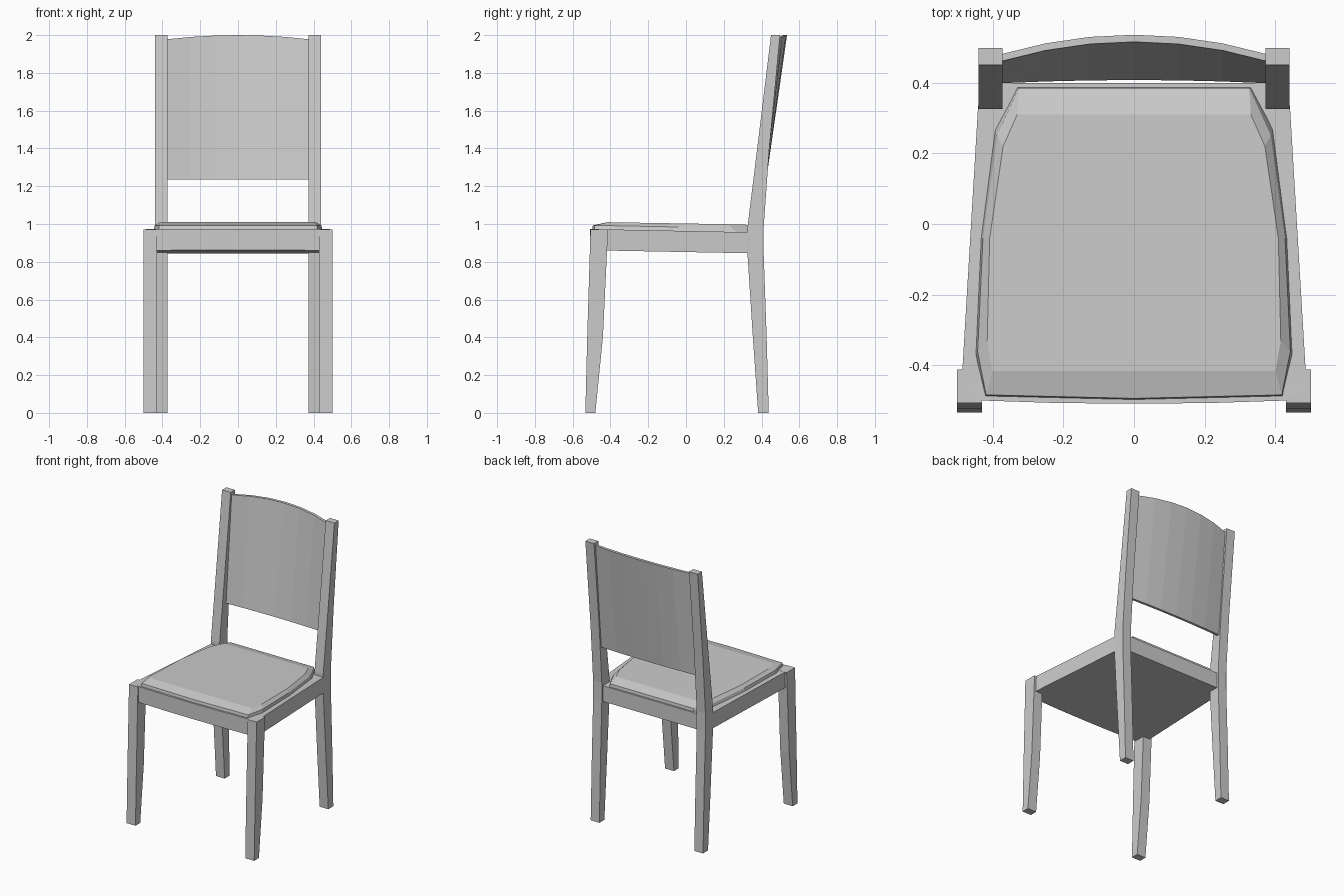
import bpy, bmesh

if "Cube" in bpy.data.objects:
    bpy.data.objects.remove(bpy.data.objects["Cube"])


def make_object(name, bm):
    bmesh.ops.recalc_face_normals(bm, faces=bm.faces)
    mesh = bpy.data.meshes.new(name)
    bm.to_mesh(mesh)
    bm.free()
    obj = bpy.data.objects.new(name, mesh)
    bpy.context.collection.objects.link(obj)
    return obj


def loft(name, rings):
    """Skin closed rings of equal length and cap both ends."""
    bm = bmesh.new()
    loops = [[bm.verts.new(p) for p in ring] for ring in rings]
    for a, b in zip(loops, loops[1:]):
        for i in range(len(a)):
            j = (i + 1) % len(a)
            bm.faces.new((a[i], a[j], b[j], b[i]))
    bm.faces.new(loops[0])
    bm.faces.new(loops[-1])
    return make_object(name, bm)


def leg_pair(name, x0, x1, sections):
    """sections: (z front, y front, z back, y back) from floor to top."""
    for side, s in (("left", -1), ("right", 1)):
        loft(f"{name}_{side}", [
            [(s * x0, yf, z), (s * x1, yf, z), (s * x1, yb, z), (s * x0, yb, z)]
            for z, yf, yb in sections])


def mirrored(half):
    """Complete a right-hand outline running front to back; first point is on x = 0."""
    return half + [(-x, y) for x, y in reversed(half) if x > 0]


def tilted(outline, z_front, slope):
    return [(x, y, z_front - slope * (y + 0.5)) for x, y in outline]


# Tapered, slightly curved legs; the rear ones continue up as back posts
leg_pair("front_leg", 0.43, 0.50, [
    (0, -0.533, -0.48), (0.40, -0.523, -0.44),
    (0.86, -0.509, -0.418), (0.972, -0.506, -0.412)])
leg_pair("back_post", 0.372, 0.44, [
    (0, 0.382, 0.438), (0.40, 0.354, 0.427), (0.85, 0.325, 0.411),
    (0.98, 0.325, 0.411), (1.40, 0.377, 0.441), (2.0, 0.45, 0.498)])

# Tapering seat frame with bowed front
frame = mirrored([(0, -0.508), (0.22, -0.506), (0.43, -0.499), (0.488, -0.46),
                  (0.441, 0.33), (0.437, 0.36), (0.42, 0.398)])
loft("seat_frame", [tilted(frame, 0.861, 0.019), tilted(frame, 0.973, 0.02)])

# Cushion: outer lip, softened edge and a flat top
base = mirrored([(0, -0.497), (0.42, -0.487), (0.448, -0.37), (0.433, -0.04),
                 (0.393, 0.27), (0.33, 0.387)])
edge = mirrored([(0, -0.493), (0.418, -0.483), (0.442, -0.36), (0.427, -0.04),
                 (0.387, 0.25), (0.326, 0.384)])
crown = mirrored([(0, -0.415), (0.40, -0.415), (0.415, -0.33), (0.408, -0.04),
                  (0.37, 0.22), (0.33, 0.31)])
loft("seat_cushion", [tilted(base, 0.968, 0.02), tilted(edge, 0.993, 0.019),
                      tilted(crown, 1.011, 0.017)])

# Back panel: curves backward more and more towards its arched top
sections = []
for i in range(7):
    x = -0.376 + 0.752 * i / 6
    bow = 1 - (x / 0.376) ** 2
    y_low = 0.398 + 0.009 * bow
    y_top = 0.46 + 0.055 * bow
    z_top = 1.978 + 0.022 * bow
    sections.append([(x, y_low, 1.235), (x, y_low + 0.018, 1.235),
                     (x, y_top + 0.02, z_top), (x, y_top, z_top)])
loft("back_panel", sections)
